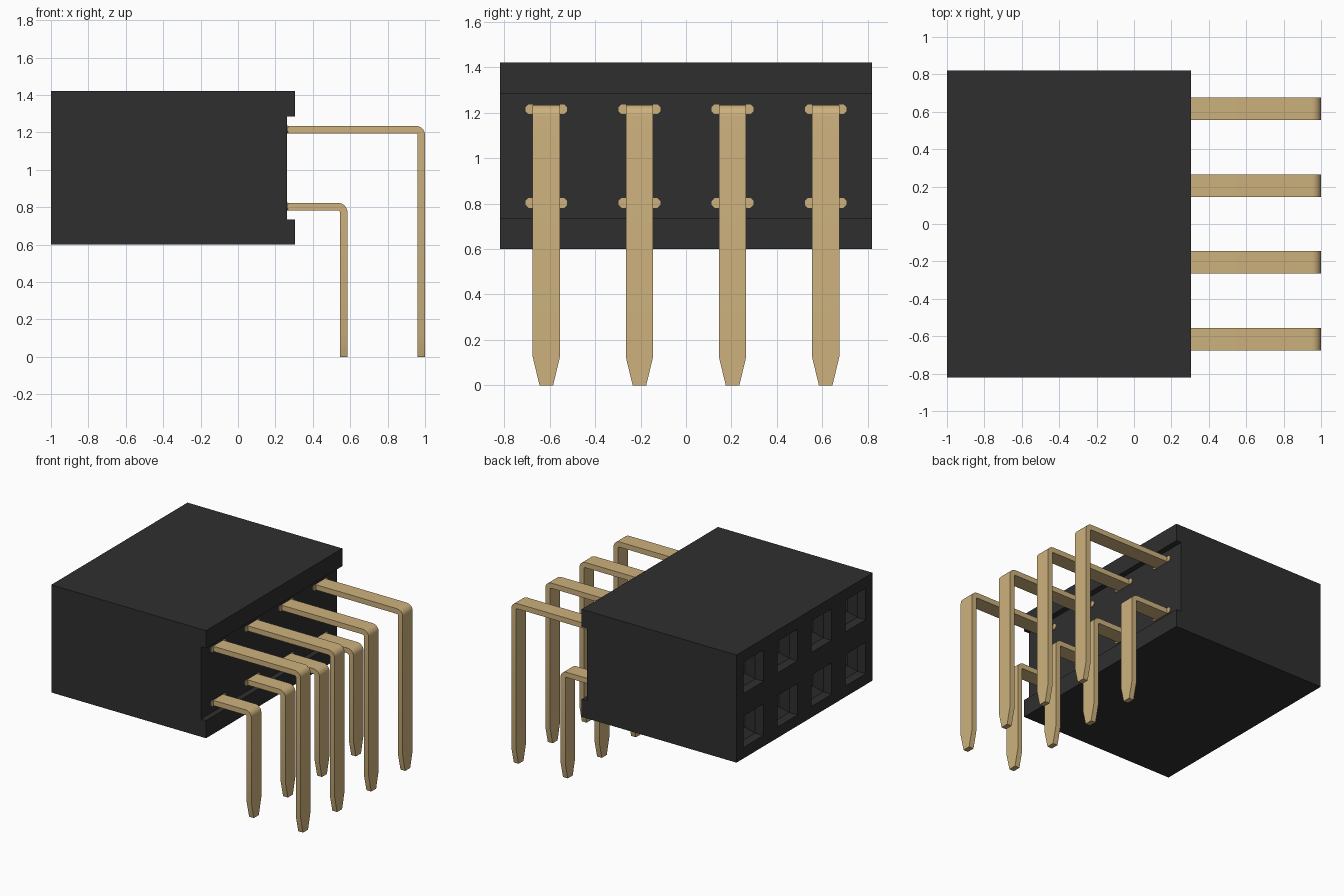
import bpy, bmesh, math

cube = bpy.data.objects.get("Cube")
if cube:
    bpy.data.objects.remove(cube, do_unlink=True)


def material(name, rgb, metallic=0.0):
    m = bpy.data.materials.new(name)
    m.use_nodes = True
    m.diffuse_color = (*rgb, 1)
    m.node_tree.nodes["Principled BSDF"].inputs["Base Color"].default_value = (*rgb, 1)
    return m


BLACK = material("black plastic", (0.028, 0.028, 0.028))
GOLD = material("gold metal", (0.61, 0.44, 0.205))

COLUMNS = [-0.615, -0.205, 0.205, 0.615]   # pin positions along y
ROWS = {"lower": (0.803, 0.585), "upper": (1.215, 1.0)}   # height, outer x of the leg


def loft(bm, sections):
    """Skin a run of equal cross-sections and cap both ends."""
    rings = [[bm.verts.new(p) for p in s] for s in sections]
    n = len(rings[0])
    for a, b in zip(rings, rings[1:]):
        for i in range(n):
            j = (i + 1) % n
            bm.faces.new((a[i], a[j], b[j], b[i]))
    bm.faces.new(rings[0][::-1])
    bm.faces.new(rings[-1])


def finish(name, bm, mat):
    bmesh.ops.recalc_face_normals(bm, faces=bm.faces)
    me = bpy.data.meshes.new(name)
    bm.to_mesh(me)
    bm.free()
    me.materials.append(mat)
    ob = bpy.data.objects.new(name, me)
    bpy.context.collection.objects.link(ob)
    return ob


def activate(ob):
    bpy.ops.object.select_all(action='DESELECT')
    ob.select_set(True)
    bpy.context.view_layer.objects.active = ob


# Housing: block with a shallow channel along the pin side
outline = [(-1, 0.6), (0.305, 0.6), (0.305, 0.735), (0.262, 0.735),
           (0.262, 1.285), (0.305, 1.285), (0.305, 1.42), (-1, 1.42)]
bm = bmesh.new()
loft(bm, [[(x, y, z) for x, z in outline] for y in (-0.82, 0.82)])
housing = finish("housing", bm, BLACK)

# Socket openings: square funnel leading into a narrower shaft
bm = bmesh.new()
for z, _ in ROWS.values():
    for y in COLUMNS:
        loft(bm, [[(x, y + sy * h, z + sz * h) for sy, sz in
                   ((-1, -1), (1, -1), (1, 1), (-1, 1))]
                  for x, h in ((-1.05, 0.12), (-0.93, 0.12), (-0.88, 0.07), (-0.2, 0.07))])
cutter = finish("socket_cutter", bm, BLACK)
cutter.hide_render = True
mod = housing.modifiers.new("sockets", 'BOOLEAN')
mod.operation = 'DIFFERENCE'
mod.solver = 'EXACT'
mod.object = cutter
activate(housing)
bpy.ops.object.modifier_apply(modifier=mod.name)
bpy.data.objects.remove(cutter, do_unlink=True)


# Bent pins with tapered tips
T, W = 0.04, 0.06            # thickness, half width
R_OUT, R_IN = 0.05, 0.01     # bend radii


def pin(name, y, z, x_out):
    cx, cz = x_out - R_OUT, z + T / 2 - R_OUT     # bend centre
    path = [((0.2, cz + R_OUT), (0.2, cz + R_IN), W)]
    for i in range(9):
        a = math.radians(90 - i * 11.25)
        c, s = math.cos(a), math.sin(a)
        path.append(((cx + R_OUT * c, cz + R_OUT * s), (cx + R_IN * c, cz + R_IN * s), W))
    for h, w in ((0.125, W), (0, 0.03)):
        path.append(((x_out, h), (x_out - T, h), w))
    bm = bmesh.new()
    loft(bm, [[(o[0], y - w, o[1]), (o[0], y + w, o[1]),
               (i[0], y + w, i[1]), (i[0], y - w, i[1])] for o, i, w in path])
    # Small retaining nubs either side of the root
    for side in (-1, 1):
        loft(bm, [[(x, y + side * 0.07 + 0.0235 * math.cos(math.radians(22.5 + 45 * k)),
                    z + 0.0235 * math.sin(math.radians(22.5 + 45 * k))) for k in range(8)]
                  for x in (0.2, 0.268)])
    ob = finish(name, bm, GOLD)
    activate(ob)
    bpy.ops.object.shade_smooth_by_angle(angle=math.radians(25))


for row, (z, x_out) in ROWS.items():
    for n, y in enumerate(COLUMNS, 1):
        pin(f"{row}_pin_{n}", y, z, x_out)
